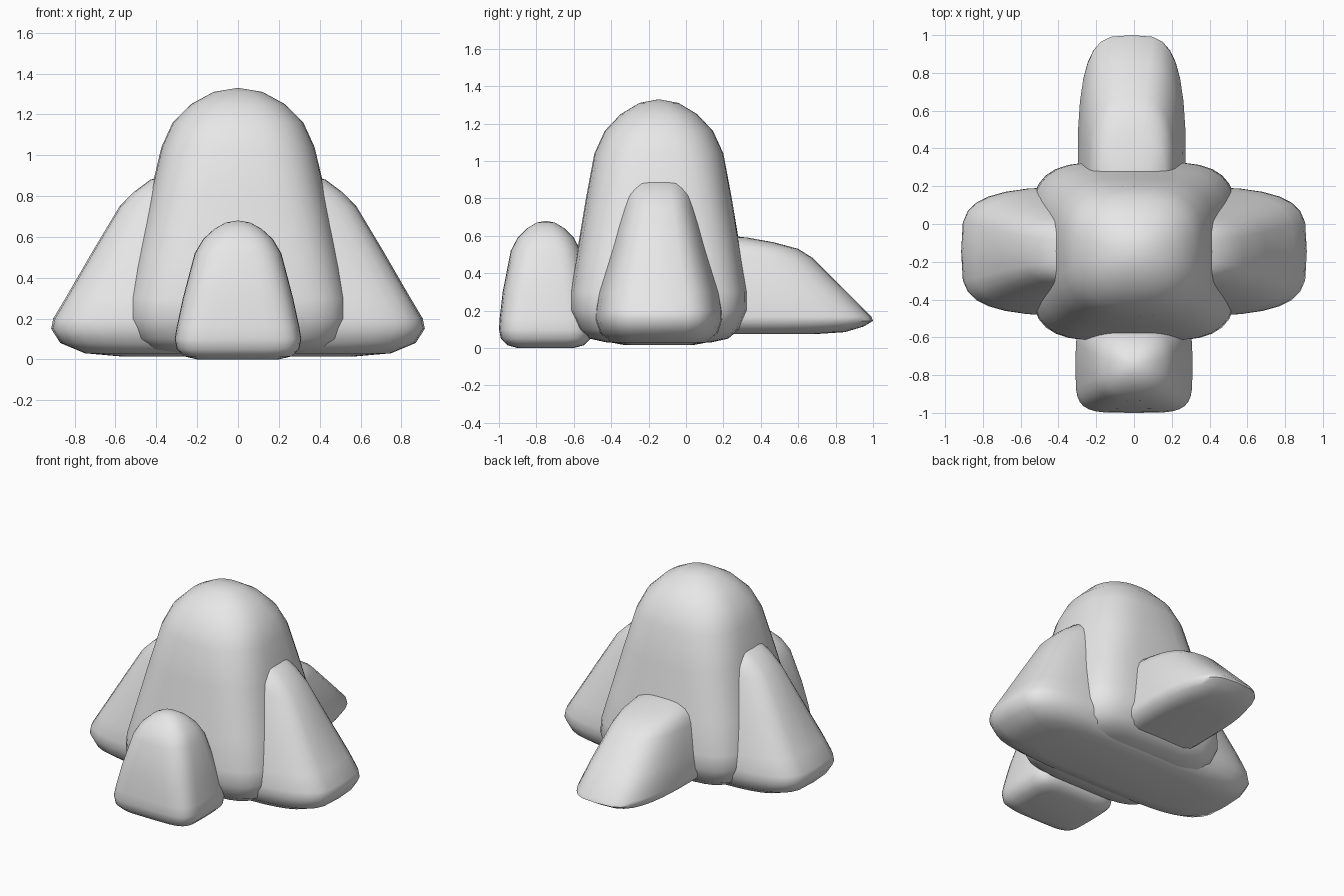
import bpy
import bmesh
from math import sin, cos, pi, copysign

cube = bpy.data.objects.get("Cube")
if cube:
    bpy.data.objects.remove(cube, do_unlink=True)

SEGMENTS = 32


def make_material(name, colour):
    mat = bpy.data.materials.new(name)
    mat.use_nodes = True
    mat.diffuse_color = colour
    shader = mat.node_tree.nodes["Principled BSDF"]
    shader.inputs["Base Color"].default_value = colour
    shader.inputs["Roughness"].default_value = 0.6
    return mat


stone = make_material("pale grey", (0.8, 0.8, 0.8, 1))


def rounded(value, power):
    """Squared-off sine or cosine for a rounded box outline."""
    return copysign(abs(value) ** (2 / power), value)


def soft_body(name, centre, rings, apex, square_base, square_top):
    """Stack rounded-box rings (height, half width, half depth) under a domed tip."""
    cx, cy = centre
    bm = bmesh.new()
    low = rings[0][0]
    loops = []
    for z, half_x, half_y in rings:
        t = (z - low) / (apex - low)
        power = square_base + (square_top - square_base) * t
        loop = []
        for i in range(SEGMENTS):
            a = 2 * pi * i / SEGMENTS
            loop.append(bm.verts.new((cx + half_x * rounded(cos(a), power),
                                      cy + half_y * rounded(sin(a), power), z)))
        loops.append(loop)

    # Flat underside, wall quads and a fan at the tip
    bm.faces.new(list(reversed(loops[0])))
    tip = bm.verts.new((cx, cy, apex))
    for i in range(SEGMENTS):
        j = (i + 1) % SEGMENTS
        for lower, upper in zip(loops, loops[1:]):
            bm.faces.new((lower[i], lower[j], upper[j], upper[i]))
        bm.faces.new((loops[-1][i], loops[-1][j], tip))
    bmesh.ops.recalc_face_normals(bm, faces=bm.faces)

    mesh = bpy.data.meshes.new(name)
    bm.to_mesh(mesh)
    bm.free()
    mesh.materials.append(stone)
    obj = bpy.data.objects.new(name, mesh)
    bpy.context.collection.objects.link(obj)
    bpy.ops.object.select_all(action='DESELECT')
    obj.select_set(True)
    bpy.context.view_layer.objects.active = obj
    bpy.ops.object.shade_smooth_by_angle(angle=pi / 3)
    return obj


# Tall central dome
soft_body("central_dome", (0, -0.145), [
    (0.03, 0.34, 0.28), (0.05, 0.44, 0.37), (0.1, 0.51, 0.43),
    (0.2, 0.55, 0.475), (0.3, 0.545, 0.475), (0.5, 0.5, 0.44),
    (0.8, 0.432, 0.39), (1.04, 0.375, 0.345), (1.16, 0.32, 0.29),
    (1.25, 0.23, 0.205), (1.31, 0.12, 0.105)], 1.33, 4.5, 2.2)

# Wide wedge running through the dome to both sides
soft_body("side_wedge", (0, -0.145), [
    (0.015, 0.58, 0.18), (0.03, 0.75, 0.26), (0.08, 0.87, 0.32),
    (0.15, 0.915, 0.345), (0.2, 0.905, 0.345), (0.3, 0.845, 0.33),
    (0.55, 0.7, 0.26), (0.75, 0.58, 0.21), (0.82, 0.51, 0.195),
    (0.88, 0.43, 0.17), (0.93, 0.25, 0.1)], 0.95, 4.2, 3)

# Small dome in front
soft_body("front_dome", (0, -0.75), [
    (0, 0.2, 0.15), (0.015, 0.265, 0.205), (0.05, 0.3, 0.24),
    (0.1, 0.31, 0.25), (0.16, 0.3, 0.246), (0.3, 0.27, 0.23),
    (0.52, 0.212, 0.187), (0.59, 0.17, 0.15), (0.64, 0.115, 0.1),
    (0.67, 0.06, 0.05)], 0.68, 5, 2.3)

# Low sloping wedge at the back
soft_body("back_wedge", (-0.012, 0.2), [
    (0.075, 0.18, 0.5), (0.085, 0.23, 0.65), (0.115, 0.27, 0.75),
    (0.145, 0.285, 0.8), (0.17, 0.287, 0.79), (0.3, 0.27, 0.66),
    (0.48, 0.23, 0.48), (0.53, 0.21, 0.4), (0.565, 0.18, 0.27),
    (0.59, 0.12, 0.13)], 0.605, 3.6, 2.6)
